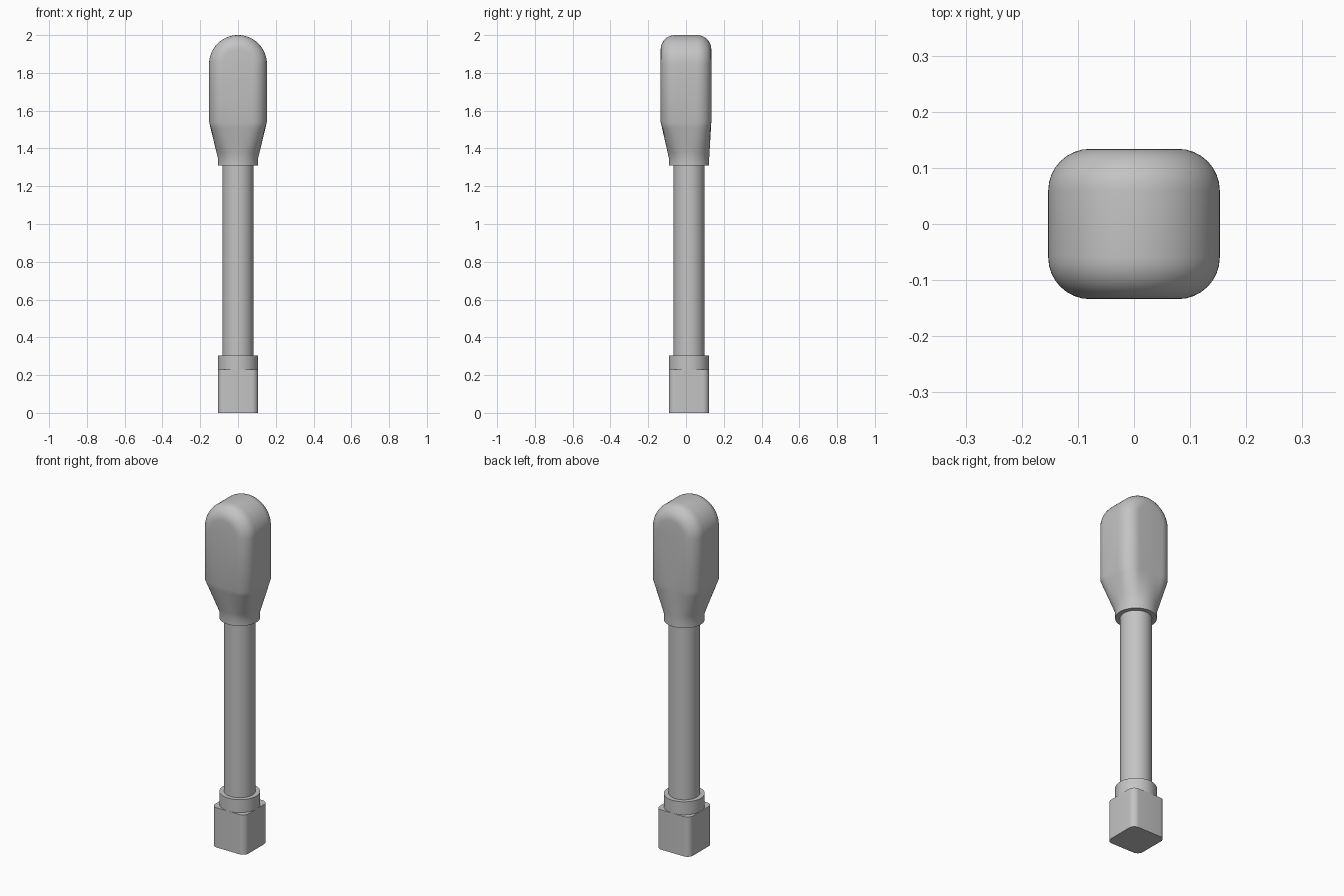
import bpy, bmesh, math
from mathutils import Vector

cube = bpy.data.objects.get("Cube")
if cube:
    bpy.data.objects.remove(cube, do_unlink=True)

AXIS_Y = 0.016       # centre line of shaft and base
COLLAR_R = 0.107

grey = bpy.data.materials.new("plain grey")
grey.use_nodes = True
grey.diffuse_color = (0.55, 0.55, 0.55, 1)
grey.node_tree.nodes["Principled BSDF"].inputs["Base Color"].default_value = grey.diffuse_color


def finish(obj, angle=35):
    obj.data.materials.append(grey)
    bpy.ops.object.select_all(action="DESELECT")
    obj.select_set(True)
    bpy.context.view_layer.objects.active = obj
    bpy.ops.object.shade_smooth_by_angle(angle=math.radians(angle))


def cylinder(name, radius, low, high):
    bpy.ops.mesh.primitive_cylinder_add(vertices=64, radius=radius, depth=high - low,
                                        location=(0, AXIS_Y, (low + high) / 2))
    obj = bpy.context.object
    obj.name = name
    finish(obj)


# Shaft and lower collar
cylinder("shaft", 0.082, 0.2, 1.4)
cylinder("lower_collar", COLLAR_R, 0.2, 0.305)

# Square base with rounded upright edges
bm = bmesh.new()
bmesh.ops.create_cube(bm, size=1)
bmesh.ops.scale(bm, vec=(2 * COLLAR_R, 2 * COLLAR_R, 0.23), verts=bm.verts)
upright = [e for e in bm.edges if abs(e.verts[0].co.z - e.verts[1].co.z) > 0.1]
bmesh.ops.bevel(bm, geom=upright, offset=0.035, segments=8, profile=0.5, affect="EDGES")
mesh = bpy.data.meshes.new("square_base")
bm.to_mesh(mesh)
bm.free()
base = bpy.data.objects.new("square_base", mesh)
base.location = (0, AXIS_Y, 0.115)
bpy.context.collection.objects.link(base)
finish(base)

# Grip: arched outlines stacked front to back, shrunk at both ends for a soft edge
HALF_W, HALF_D, ROUND, TAPER_Z = 0.153, 0.134, 0.075, 1.54
ARC, SOFT = 32, 8
bm = bmesh.new()


def outline(y, inset):
    r = HALF_W - inset
    pts = [(-r, TAPER_Z)]
    for i in range(ARC + 1):
        a = math.pi * (1 - i / ARC)
        pts.append((r * math.cos(a), 2 - HALF_W + r * math.sin(a)))
    pts.append((r, TAPER_Z))
    return [bm.verts.new((x, y, z)) for x, z in pts]


rings = []
for side in (-1, 1):
    for i in range(SOFT + 1):
        a = math.pi / 2 * (i / SOFT if side > 0 else 1 - i / SOFT)
        rings.append(outline(side * (HALF_D - ROUND + ROUND * math.sin(a)),
                             ROUND * (1 - math.cos(a))))
for a, b in zip(rings, rings[1:]):
    for i in range(len(a) - 1):
        bm.faces.new((a[i], a[i + 1], b[i + 1], b[i]))
bm.faces.new(rings[0])
bm.faces.new(rings[-1])
long_edges = [e for e in bm.edges if e.is_boundary and e.calc_length() > 0.05]
bmesh.ops.subdivide_edges(bm, edges=long_edges, cuts=10)


# Grip neck: the open lower rim flows into a round collar
def extend_rim(move):
    rim = [e for e in bm.edges if e.is_boundary]
    new = bmesh.ops.extrude_edge_only(bm, edges=rim)["geom"]
    for v in (g for g in new if isinstance(g, bmesh.types.BMVert)):
        v.co = move(v.co)


def to_circle(co):
    a = math.atan2(co.y - AXIS_Y, co.x)
    return Vector((COLLAR_R * math.cos(a), AXIS_Y + COLLAR_R * math.sin(a), 1.35))


STEPS = 6
for i in range(STEPS):
    extend_rim(lambda co: co.lerp(to_circle(co), 1 / (STEPS - i)))
extend_rim(lambda co: Vector((co.x, co.y, 1.31)))
bmesh.ops.holes_fill(bm, edges=[e for e in bm.edges if e.is_boundary])
bmesh.ops.recalc_face_normals(bm, faces=bm.faces)

mesh = bpy.data.meshes.new("grip")
bm.to_mesh(mesh)
bm.free()
grip = bpy.data.objects.new("grip", mesh)
bpy.context.collection.objects.link(grip)
finish(grip, 30)
